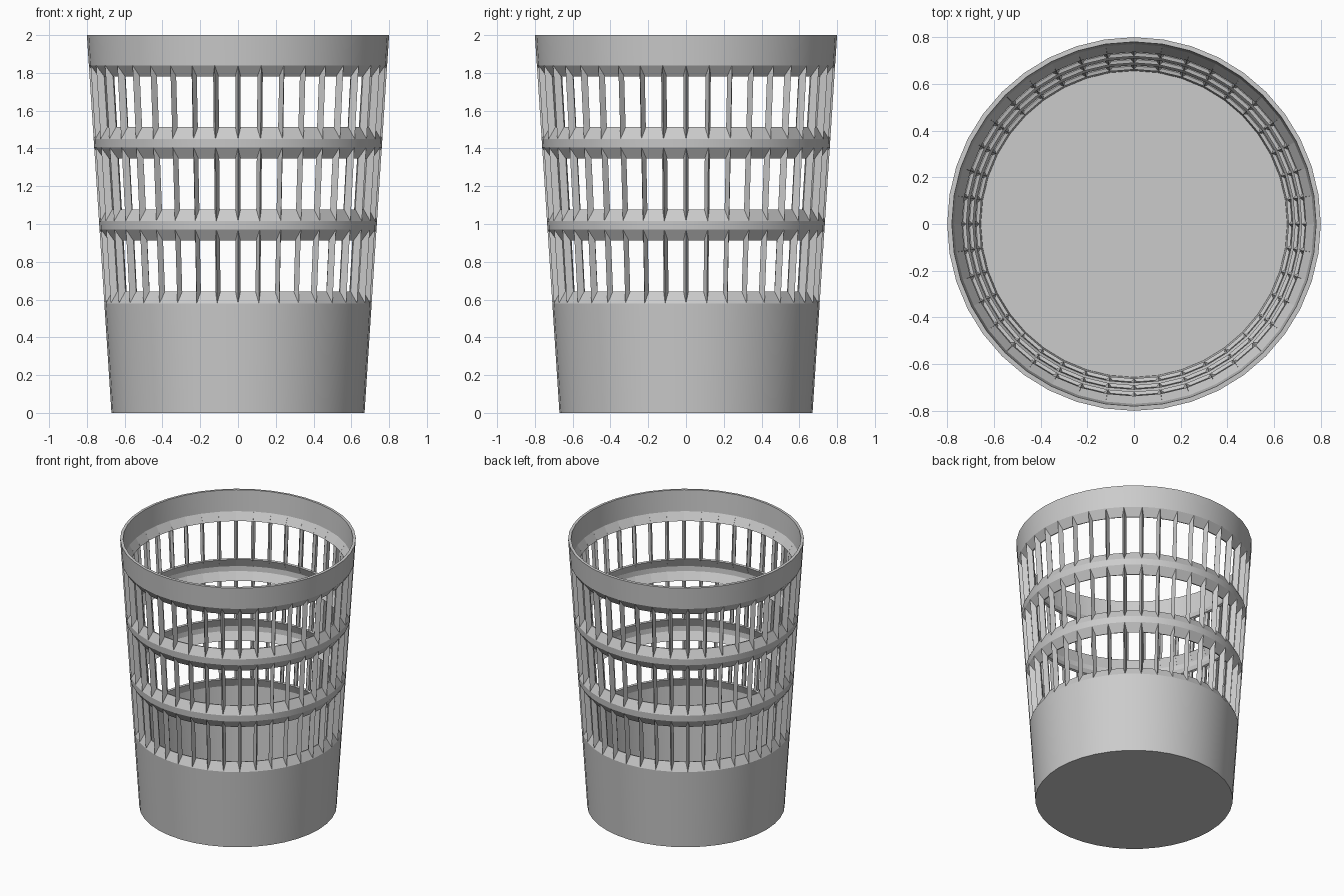
import bpy, bmesh
from math import sin, cos, tau
from mathutils import Vector

if "Cube" in bpy.data.objects:
    bpy.data.objects.remove(bpy.data.objects["Cube"])

SIDES = 40
LEVELS = [0, 0.58, 0.97, 1.015, 1.405, 1.45, 1.84, 2.0]
WINDOW_ROWS = (1, 3, 5)
DEPTH, SCALE_W, SCALE_H, WALL = 0.035, 0.72, 0.69, 0.02


def ring(bm, z):
    r = 0.67 + 0.065 * z
    return [bm.verts.new((r * sin(tau * i / SIDES), -r * cos(tau * i / SIDES), z))
            for i in range(SIDES)]


def window(bm, quad):
    # four sloping flanges that funnel inward to a smaller opening
    a, b, c, d = [v.co for v in quad]
    centre = (a + b + c + d) / 4
    across = ((b - a) + (c - d)).normalized()
    up = ((d - a) + (c - b)).normalized()
    out = across.cross(up)
    inner = []
    for v in quad:
        o = v.co - centre
        inner.append(bm.verts.new(centre + across * o.dot(across) * SCALE_W
                                  + up * o.dot(up) * SCALE_H - out * DEPTH))
    for k in range(4):
        n = (k + 1) % 4
        bm.faces.new((quad[k], quad[n], inner[n], inner[k]))


# basket shell: tapered wall, three window rows, closed floor
bm = bmesh.new()
rings = [ring(bm, z) for z in LEVELS]
for row in range(len(LEVELS) - 1):
    lo, hi = rings[row], rings[row + 1]
    for i in range(SIDES):
        j = (i + 1) % SIDES
        quad = (lo[i], lo[j], hi[j], hi[i])
        if row in WINDOW_ROWS:
            window(bm, quad)
        else:
            bm.faces.new(quad)
bm.faces.new(rings[0][::-1])

mesh = bpy.data.meshes.new("waste_basket")
bm.to_mesh(mesh)
bm.free()
basket = bpy.data.objects.new("waste_basket", mesh)
bpy.context.collection.objects.link(basket)

# wall thickness grows inward
solid = basket.modifiers.new("wall", 'SOLIDIFY')
solid.thickness = WALL
solid.offset = -1
bpy.context.view_layer.objects.active = basket
basket.select_set(True)
bpy.ops.object.modifier_apply(modifier="wall")
bpy.ops.object.shade_smooth_by_angle(angle=0.45)
